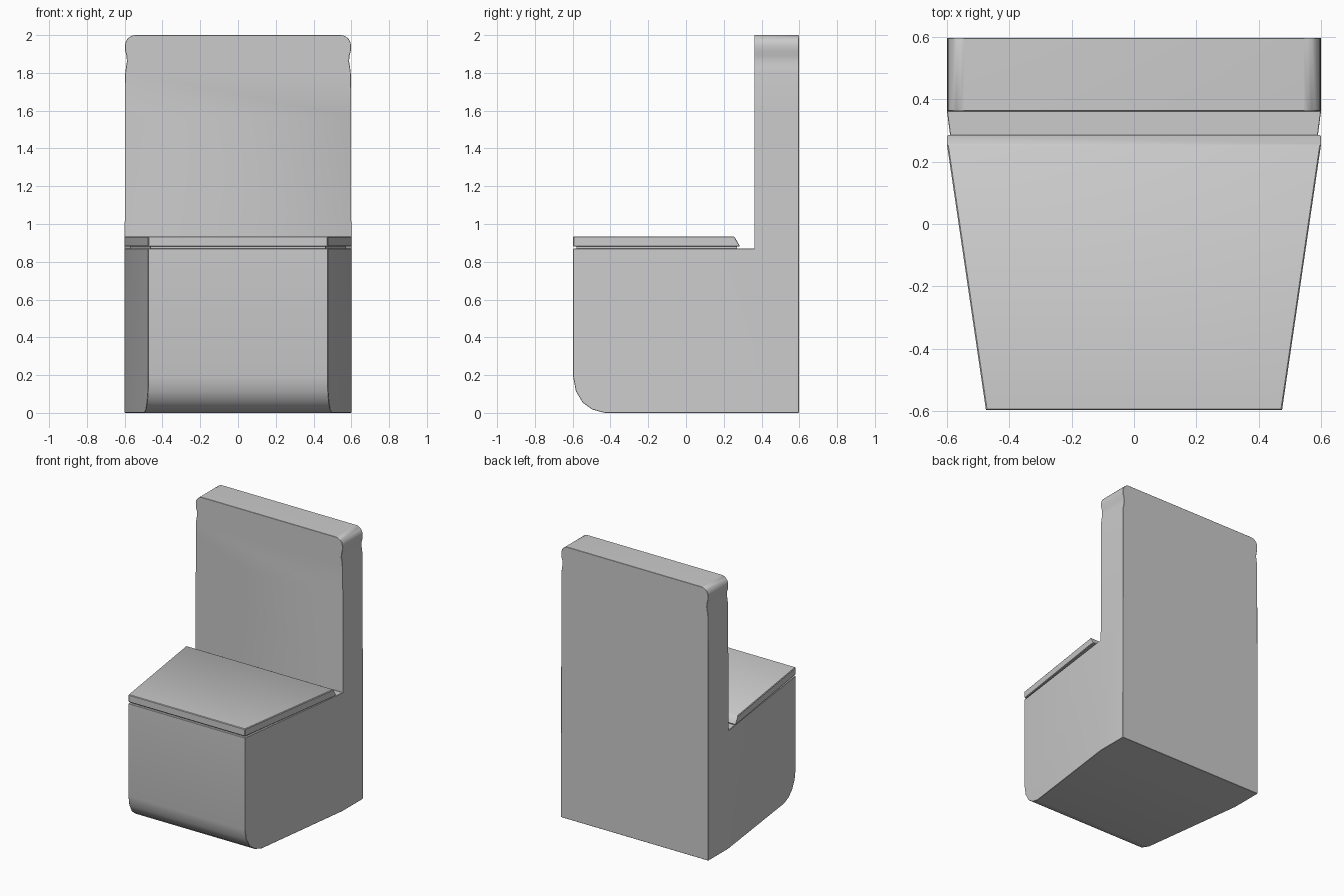
import bpy, bmesh, math

if "Cube" in bpy.data.objects:
    bpy.data.objects.remove(bpy.data.objects["Cube"])


def interp(table, t):
    """Piecewise linear lookup in (position, value) pairs."""
    if t <= table[0][0]:
        return table[0][1]
    for (a, va), (b, vb) in zip(table, table[1:]):
        if t <= b:
            return va + (vb - va) * (t - a) / (b - a)
    return table[-1][1]


def prism(name, profile, width, cuts=(), bevel=0.005):
    """Extrude a (y, z) side profile across x, slice it, then set half width per vertex."""
    bm = bmesh.new()
    face = bm.faces.new([bm.verts.new((-1, y, z)) for y, z in profile])
    ext = bmesh.ops.extrude_face_region(bm, geom=[face])
    for v in ext["geom"]:
        if isinstance(v, bmesh.types.BMVert):
            v.co.x = 1
    for co, no in cuts:
        geom = bm.verts[:] + bm.edges[:] + bm.faces[:]
        bmesh.ops.bisect_plane(bm, geom=geom, dist=1e-5, plane_co=co, plane_no=no)
    for v in bm.verts:
        v.co.x *= width(v.co.y, v.co.z)
    bmesh.ops.recalc_face_normals(bm, faces=bm.faces[:])
    mesh = bpy.data.meshes.new(name)
    bm.to_mesh(mesh)
    bm.free()
    obj = bpy.data.objects.new(name, mesh)
    bpy.context.collection.objects.link(obj)
    bpy.ops.object.select_all(action='DESELECT')
    bpy.context.view_layer.objects.active = obj
    obj.select_set(True)
    if bevel:
        mod = obj.modifiers.new("edge_bevel", 'BEVEL')
        mod.width = bevel
        mod.segments = 1
        mod.limit_method = 'ANGLE'
        mod.angle_limit = math.radians(35)
        bpy.ops.object.modifier_apply(modifier=mod.name)
    bpy.ops.object.shade_smooth_by_angle(angle=math.radians(30))
    return obj


# Body: tapered bowl block and upright back in one shape
F, B, T = -0.597, 0.597, 0.362
body_profile = [(F, 0.87), (F, 0.19), (-0.583, 0.115), (-0.547, 0.055),
                (-0.497, 0.018), (-0.43, 0), (B, 0), (B, 2), (T, 2), (T, 0.87)]
plan = [(F, 0.475), (T, 0.6)]
# Half width of the back by height: shallow groove, then rounded top corners
back = [(1.57, 0.598), (1.80, 0.597), (1.83, 0.593), (1.86, 0.588),
        (1.89, 0.590), (1.915, 0.597)]
r = 0.055
back += [(2 - r + r * math.sin(a), 0.598 - r + r * math.cos(a))
         for a in (math.radians(15 * i) for i in range(7))]


def body_width(y, z):
    return interp(back, z) if z > 1.5 else interp(plan, y)


body_cuts = [((0, T, 0), (0, 1, 0))]
body_cuts += [((0, 0, z), (0, 0, 1)) for z, _ in back[:-1]]
prism("body", body_profile, body_width, body_cuts)

# Lid: thin tapered slab with a sloped rear edge
lid_plan = [(F, 0.475), (0.255, 0.6)]
prism("lid", [(F, 0.88), (0.287, 0.88), (0.255, 0.935), (F, 0.935)],
      lambda y, z: interp(lid_plan, y), [((0, 0.255, 0), (0, 1, 0))], 0.004)

# Recessed strip between lid and body
prism("lid_spacer", [(-0.58, 0.868), (0.27, 0.868), (0.27, 0.882), (-0.58, 0.882)],
      lambda y, z: interp(plan, y) - 0.015, bevel=0)
